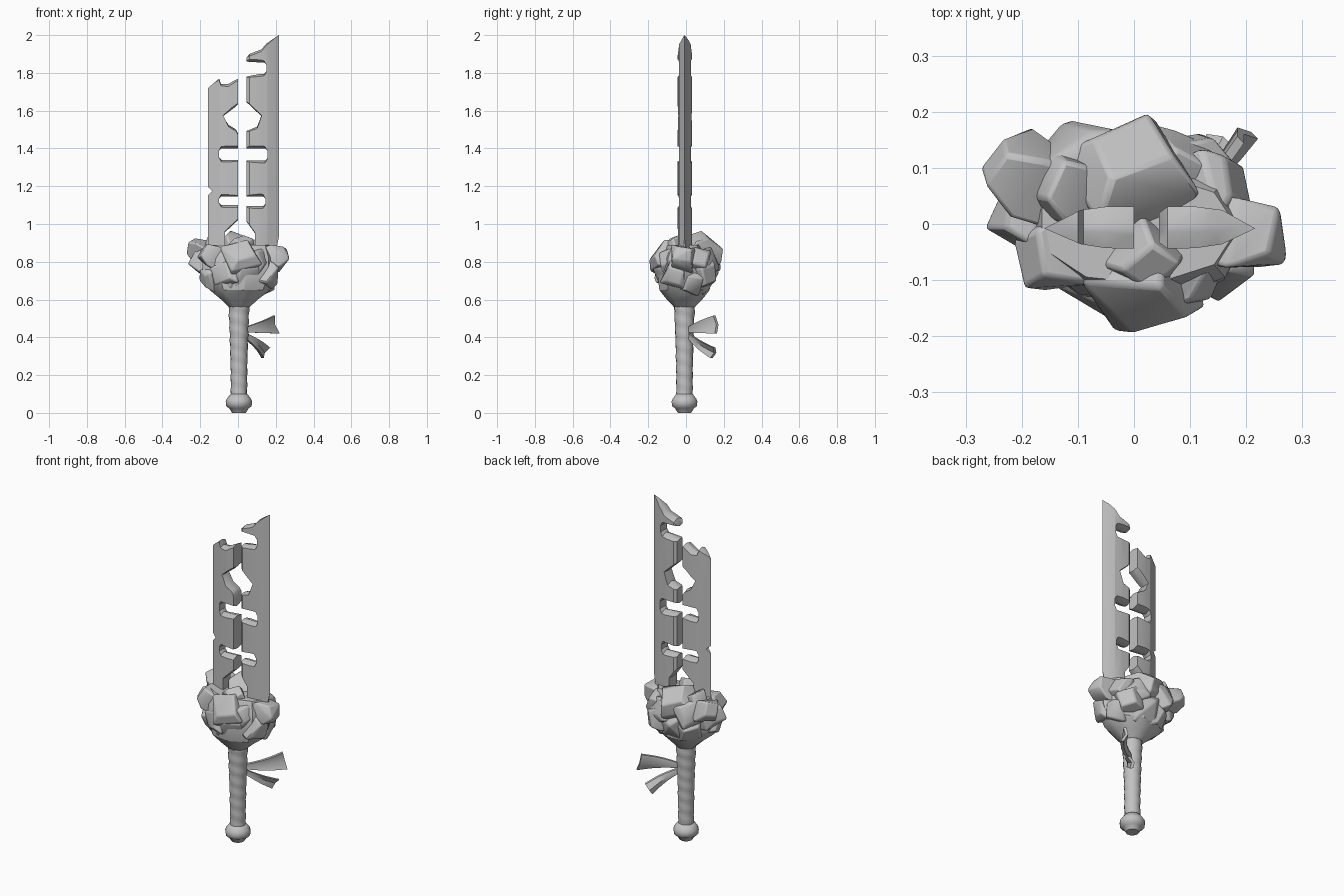
import bpy, bmesh, math, random
from mathutils import Vector, Matrix

old = bpy.data.objects.get("Cube")
if old:
    bpy.data.objects.remove(old, do_unlink=True)

random.seed(4)
CX, CY = 0.005, -0.008   # axis of grip and blade

grey = bpy.data.materials.new("stone grey")
grey.use_nodes = True
COLOUR = (0.54, 0.54, 0.54, 1)
grey.diffuse_color = COLOUR
grey.node_tree.nodes["Principled BSDF"].inputs["Base Color"].default_value = COLOUR


def make(name, bm):
    bmesh.ops.recalc_face_normals(bm, faces=bm.faces)
    mesh = bpy.data.meshes.new(name)
    bm.to_mesh(mesh)
    bm.free()
    mesh.materials.append(grey)
    ob = bpy.data.objects.new(name, mesh)
    bpy.context.collection.objects.link(ob)
    return ob


def activate(ob):
    bpy.ops.object.select_all(action='DESELECT')
    ob.select_set(True)
    bpy.context.view_layer.objects.active = ob


def smooth(ob, angle):
    activate(ob)
    bpy.ops.object.shade_smooth_by_angle(angle=math.radians(angle))


def skin(name, loops):
    """Closed loops of points joined into a capped tube."""
    bm = bmesh.new()
    rows = [[bm.verts.new(p) for p in loop] for loop in loops]
    n = len(rows[0])
    for lo, hi in zip(rows, rows[1:]):
        for i in range(n):
            j = (i + 1) % n
            bm.faces.new((lo[i], lo[j], hi[j], hi[i]))
    bm.faces.new(rows[0])
    bm.faces.new(rows[-1])
    return make(name, bm)


def pinched(outline, depth):
    """Clockwise outline drawn in vertically, for the worn rims."""
    result = []
    for i, (x, z) in enumerate(outline):
        (x0, z0), (x1, z1) = outline[i - 1], outline[(i + 1) % len(outline)]
        result.append((x, z - depth * (x1 - x0) / math.hypot(x1 - x0, z1 - z0)))
    return result


def blade(name, section, outline):
    """Cross-section swept upward, trimmed to the chipped, thin-rimmed outline."""
    ob = skin(name, [[(x, y, z) for x, y in section] for z in (0.8, 2.1)])
    worn = pinched(outline, 0.017)
    trim = skin("blade_trim", [[(x, y, z) for x, z in shape] for y, shape in
                               ((-0.05, worn), (CY - 0.006, outline), (CY + 0.006, outline), (0.036, worn))])
    trim.hide_render = True
    mod = ob.modifiers.new("trim", 'BOOLEAN')
    mod.operation, mod.solver, mod.object = 'INTERSECT', 'EXACT', trim
    mod.use_self = True
    activate(ob)
    bpy.ops.object.modifier_apply(modifier=mod.name)
    bpy.data.objects.remove(trim, do_unlink=True)
    smooth(ob, 32)


def slot(inner, outer, top, bottom):
    """Rounded notch, listed from top to bottom."""
    soft = math.copysign(0.012, outer - inner)
    return [(inner, top), (outer - soft, top), (outer, top - 0.012),
            (outer, bottom + 0.012), (outer - soft, bottom), (inner, bottom)]


# Two broken blade halves, outlines clockwise
blade("blade_right_half",
      [(-0.16, CY), (-0.095, 0.025), (-0.05, 0.031), (0, 0.031),
       (0, -0.044), (-0.05, -0.043), (-0.095, -0.036)],
      [(-0.17, 1.71), (-0.1, 1.77), (-0.09, 1.74), (-0.055, 1.74), (0.01, 1.775),
       (0.01, 1.645), (-0.02, 1.615), (-0.08, 1.57), (-0.05, 1.525), (-0.01, 1.5), (0.01, 1.46)]
      + slot(0.01, -0.1, 1.4, 1.34) + slot(0.01, -0.1, 1.145, 1.1)
      + [(0.01, 1.03), (-0.07, 0.955), (-0.07, 0.85), (-0.17, 0.85),
         (-0.17, 1.14), (-0.135, 1.175), (-0.17, 1.205)])
left_outline = ([(0.22, 2.003), (0.22, 0.95), (0.2, 0.85), (0.09, 0.85), (0.09, 0.95), (0.04, 1.02)]
                + slot(0.04, 0.145, 1.145, 1.095)[::-1] + slot(0.04, 0.155, 1.4, 1.335)[::-1]
                + [(0.04, 1.49), (0.1, 1.515), (0.125, 1.57), (0.04, 1.65), (0.04, 1.78)]
                + slot(0.12, 0.15, 1.855, 1.795)[::-1]
                + [(0.04, 1.86), (0.06, 1.9), (0.125, 1.925), (0.15, 1.955)])
blade("blade_left_half",
      [(0.216, CY), (0.157, 0.025), (0.11, 0.031), (0.06, 0.031), (0.045, 0.02),
       (0.045, -0.033), (0.06, -0.044), (0.11, -0.043), (0.157, -0.036)], left_outline)


def lathe(name, rings, sides, wobble=0.0):
    """Rings of (height, x radius, y radius), with an optional spiral swell."""
    loops = []
    for z, rx, ry in rings:
        loop = []
        for i in range(sides):
            a = math.tau * i / sides
            s = 1 + wobble * math.sin(z * 95 + a)
            loop.append((CX + rx * s * math.cos(a), CY + ry * s * math.sin(a), z))
        loops.append(loop)
    return skin(name, loops)


# Grip with wrapped swell, and pommel
grip = []
for k in range(36):
    t = k / 35
    r = 0.043 + 0.014 * t * t
    grip.append((0.08 + 0.52 * t, r, r))
smooth(lathe("grip", grip, 16, 0.035), 60)
smooth(lathe("pommel", [(z, r, r) for z, r in
       ((0, 0.036), (0.025, 0.052), (0.035, 0.067), (0.06, 0.07), (0.075, 0.064), (0.1, 0.045))], 14), 55)

# Rock guard: tapered core
smooth(lathe("guard_core", [(0.56, 0.056, 0.056), (0.6, 0.1, 0.095), (0.65, 0.165, 0.135),
                            (0.73, 0.205, 0.145), (0.82, 0.205, 0.135), (0.89, 0.18, 0.1)], 9), 30)


def chunk(i, x, y, z, w):
    """Irregular block growing from the core out to an end point."""
    start = Vector((x * 0.3, y * 0.3, 0.75 + (z - 0.75) * 0.3))
    end = Vector((x, y, z))
    out = (end - start).normalized()
    turn = Matrix.Rotation(random.uniform(-0.5, 0.5), 3, out)
    side = turn @ out.cross(Vector((0, 0, 1))).normalized()
    up = side.cross(out)
    bm = bmesh.new()
    for base, scale in ((start, 0.95), (start.lerp(end, 0.7), 1.15), (end, 0.7)):
        for a, b in ((-1, -1), (1, -1), (1, 1), (-1, 1)):
            n, m = random.uniform(0.8, 1.15), random.uniform(0.75, 1.05)
            shift = out * random.uniform(-0.02, 0.015)
            bm.verts.new(base + shift + (side * a * n + up * b * m) * w * scale)
    bmesh.ops.convex_hull(bm, input=bm.verts)
    loose = [v for v in bm.verts if not v.link_faces]
    bmesh.ops.delete(bm, geom=loose, context='VERTS')
    bmesh.ops.dissolve_limit(bm, angle_limit=0.25, verts=bm.verts, edges=bm.edges)
    ob = make(f"guard_rock_{i}", bm)
    bev = ob.modifiers.new("worn edges", 'BEVEL')
    bev.width, bev.segments = 0.008, 2
    smooth(ob, 40)


# Guard rocks: end point and half width
ROCKS = [
    (-0.245, 0.11, 0.88, 0.055), (-0.24, 0.03, 0.82, 0.06), (-0.205, -0.05, 0.71, 0.06),
    (-0.18, -0.06, 0.86, 0.06), (0.02, -0.15, 0.85, 0.08), (0.06, -0.14, 0.72, 0.075),
    (-0.09, -0.13, 0.74, 0.07), (-0.01, 0.13, 0.91, 0.085), (-0.14, 0.14, 0.85, 0.07),
    (0.11, 0.13, 0.82, 0.07), (0.15, 0.12, 0.73, 0.065), (0.02, 0.145, 0.7, 0.07),
    (-0.11, 0.11, 0.7, 0.065), (0.255, -0.02, 0.84, 0.06), (0.21, -0.06, 0.72, 0.06),
    (0.19, 0.04, 0.68, 0.06), (0.14, -0.1, 0.83, 0.06), (-0.16, 0.08, 0.91, 0.055),
    (0.03, -0.08, 0.92, 0.055), (0.2, 0.08, 0.83, 0.06), (0.125, -0.05, 0.645, 0.055),
    (-0.06, -0.1, 0.645, 0.055), (-0.09, 0.03, 0.645, 0.055), (0.06, 0.1, 0.645, 0.055)]
for i, rock in enumerate(ROCKS):
    chunk(i, *rock)


def ribbon(name, root, top, bottom):
    """Flared cloth tail with a slight curl."""
    root, top, bottom = Vector(root), Vector(top), Vector(bottom)
    grow = Vector((0, 0, 0.014))
    across = Vector((0.012, -0.012, 0))
    thick = across * 0.5
    loops = []
    for k in range(6):
        t = k / 5
        bow = across * math.sin(t * math.pi)
        hi = (root + grow).lerp(top, t) + bow
        lo = (root - grow).lerp(bottom, t) + bow
        mid = (hi + lo) / 2 - across * t
        loops.append((hi + thick, mid + thick, lo + thick, lo - thick, mid - thick, hi - thick))
    smooth(skin(name, loops), 40)


# Cloth tails tied to the grip
ribbon("ribbon_upper", (0.035, 0.015, 0.44), (0.19, 0.15, 0.515), (0.215, 0.158, 0.42))
ribbon("ribbon_lower", (0.035, 0.015, 0.41), (0.165, 0.15, 0.345), (0.13, 0.135, 0.29))
